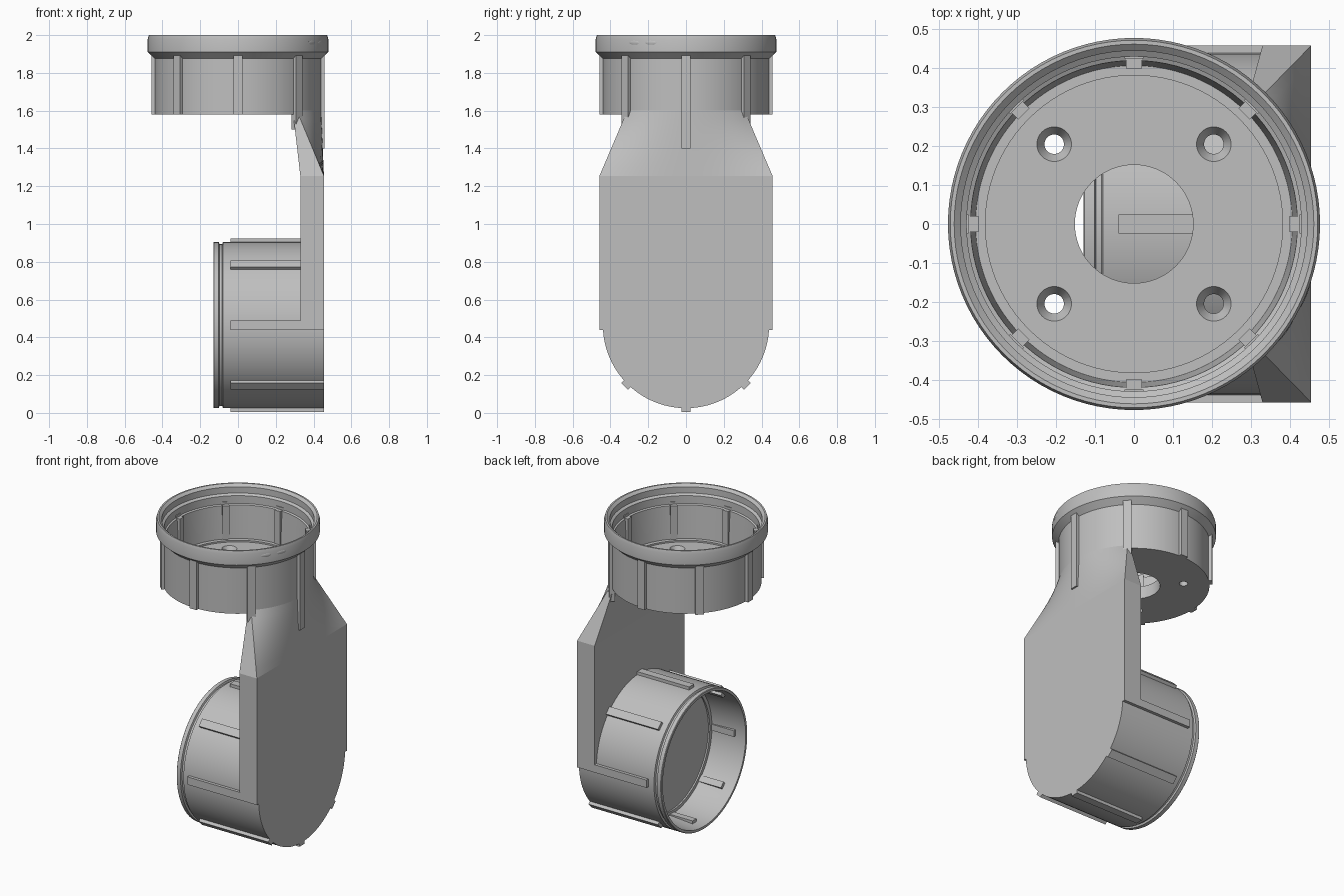
import bpy, bmesh
from math import sin, cos, pi, radians
from mathutils import Matrix, Vector

default = bpy.data.objects.get("Cube")
if default:
    bpy.data.objects.remove(default, do_unlink=True)

grey = bpy.data.materials.new("light_grey_plastic")
grey.use_nodes = True
COLOUR = (0.52, 0.52, 0.52, 1)
grey.diffuse_color = COLOUR
grey.node_tree.nodes["Principled BSDF"].inputs["Base Color"].default_value = COLOUR

STEPS = 96
UPRIGHT = Matrix.Identity(4)
# Lower socket opens towards -x
SIDEWAYS = Matrix.Translation((0, 0, 0.465)) @ Matrix.Rotation(-pi / 2, 4, 'Y')


def finish(bm, name, frame=UPRIGHT):
    bmesh.ops.recalc_face_normals(bm, faces=bm.faces)
    mesh = bpy.data.meshes.new(name)
    bm.to_mesh(mesh)
    bm.free()
    mesh.transform(frame)
    mesh.materials.append(grey)
    obj = bpy.data.objects.new(name, mesh)
    bpy.context.collection.objects.link(obj)
    return obj


def select(obj):
    bpy.ops.object.select_all(action='DESELECT')
    obj.select_set(True)
    bpy.context.view_layer.objects.active = obj


def smooth(obj):
    select(obj)
    bpy.ops.object.shade_smooth_by_angle(angle=radians(25))


def lathe(name, profile, frame=UPRIGHT, steps=STEPS):
    """Turn a profile of (radius, height) points into a closed solid."""
    bm = bmesh.new()
    rings = [[bm.verts.new((r * cos(2 * pi * i / steps), r * sin(2 * pi * i / steps), z))
              for i in range(steps)] for r, z in profile]
    for low, high in zip(rings, rings[1:]):
        for i in range(steps):
            j = (i + 1) % steps
            bm.faces.new((low[i], low[j], high[j], high[i]))
    bm.faces.new(rings[0])
    bm.faces.new(rings[-1])
    return finish(bm, name, frame)


def add_box(bm, lo, hi, turn=UPRIGHT):
    lo, hi = Vector(lo), Vector(hi)
    place = turn @ Matrix.Translation((lo + hi) / 2) @ Matrix.Diagonal((*(hi - lo), 1))
    bmesh.ops.create_cube(bm, size=1, matrix=place)


def ribs(name, inner, outer, width, spans, frame=UPRIGHT):
    """Eight radial ribs; spans gives the (low, high) range of each."""
    bm = bmesh.new()
    for k, (low, high) in enumerate(spans):
        add_box(bm, (inner, -width / 2, low), (outer, width / 2, high),
                Matrix.Rotation(k * pi / 4, 4, 'Z'))
    return finish(bm, name, frame)


# Upper socket with flared rim and stepped inside
upper = lathe("upper_socket", [
    (0.44, 1.58), (0.44, 1.875), (0.478, 1.91), (0.478, 1.98), (0.472, 2.0),
    (0.462, 2.0), (0.445, 1.985), (0.445, 1.945), (0.43, 1.935), (0.43, 1.885),
    (0.42, 1.88), (0.407, 1.67), (0.382, 1.67), (0.382, 1.66)])

# Cable opening and countersunk screw holes
cutters = [lathe("cable_hole_cutter", [(0.152, 1.5), (0.152, 1.75)], steps=64)]
for sx in (-1, 1):
    for sy in (-1, 1):
        cutters.append(lathe("screw_hole_cutter",
                             [(0.025, 1.5), (0.025, 1.625), (0.045, 1.661), (0.045, 1.7)],
                             Matrix.Translation((sx * 0.205, sy * 0.205, 0)), 32))
for cutter in cutters:
    cutter.hide_render = True
    select(upper)
    mod = upper.modifiers.new("hole", 'BOOLEAN')
    mod.operation = 'DIFFERENCE'
    mod.solver = 'EXACT'
    mod.object = cutter
    bpy.ops.object.modifier_apply(modifier=mod.name)
    bpy.data.objects.remove(cutter, do_unlink=True)
smooth(upper)

# Upper ribs; the ones above the arm run down into the neck
upper_spans = [(1.58, 1.9)] * 8
upper_spans[0] = (1.4, 1.9)
upper_spans[1] = upper_spans[7] = (1.5, 1.9)
ribs("upper_outer_ribs", 0.425, 0.459, 0.05, upper_spans)
ribs("upper_inner_ribs", 0.4, 0.43, 0.04, [(1.655, 1.885)] * 8)

# Two small oval marks on the rim
bm = bmesh.new()
for degrees in (-35, -23):
    place = (Matrix.Rotation(radians(degrees), 4, 'Z') @ Matrix.Translation((0.476, 0, 1.96))
             @ Matrix.Diagonal((0.004, 0.033, 0.012, 1)))
    bmesh.ops.create_uvsphere(bm, u_segments=16, v_segments=8, radius=1, matrix=place)
smooth(finish(bm, "rim_marks"))

# Lower socket with a ring groove near its open end
smooth(lathe("lower_socket", [
    (0.44, -0.455), (0.44, 0.08), (0.428, 0.084), (0.428, 0.098), (0.44, 0.102),
    (0.44, 0.127), (0.437, 0.13), (0.422, 0.13), (0.42, 0.06), (0.407, -0.1),
    (0.385, -0.1), (0.385, -0.11)], SIDEWAYS))
lower_spans = [(-0.455 if k in (3, 4, 5) else -0.34, 0.04) for k in range(8)]
ribs("lower_outer_ribs", 0.425, 0.459, 0.05, lower_spans, SIDEWAYS)
ribs("lower_inner_ribs", 0.4, 0.43, 0.04, [(-0.115, 0.06)] * 8, SIDEWAYS)

# Flat arm plate
bm = bmesh.new()
add_box(bm, (0.33, -0.458, 0.44), (0.455, 0.458, 1.255))
finish(bm, "arm_plate")

# Neck blending the flat plate into the round socket wall
COLS, ROWS = 24, 8
bm = bmesh.new()
grid = []
for r in range(ROWS + 1):
    t = r / ROWS
    row = []
    for c in range(COLS + 1):
        s = 2 * c / COLS - 1
        angle = s * pi / 4
        plate = Vector((0.455, 0.458 * s, 1.255))
        wall = Vector((0.44 * cos(angle), 0.44 * sin(angle), 1.6))
        row.append(bm.verts.new(plate.lerp(wall, t)))
    for s in (1, -1):
        row.append(bm.verts.new(Vector((0.33, 0.458 * s, 1.255)).lerp(
            Vector((0.29, 0.311 * s, 1.6)), t)))
    grid.append(row)
for low, high in zip(grid, grid[1:]):
    for i in range(len(low)):
        j = (i + 1) % len(low)
        bm.faces.new((low[i], low[j], high[j], high[i]))
bm.faces.new(grid[0])
bm.faces.new(grid[-1])
smooth(finish(bm, "arm_neck"))
